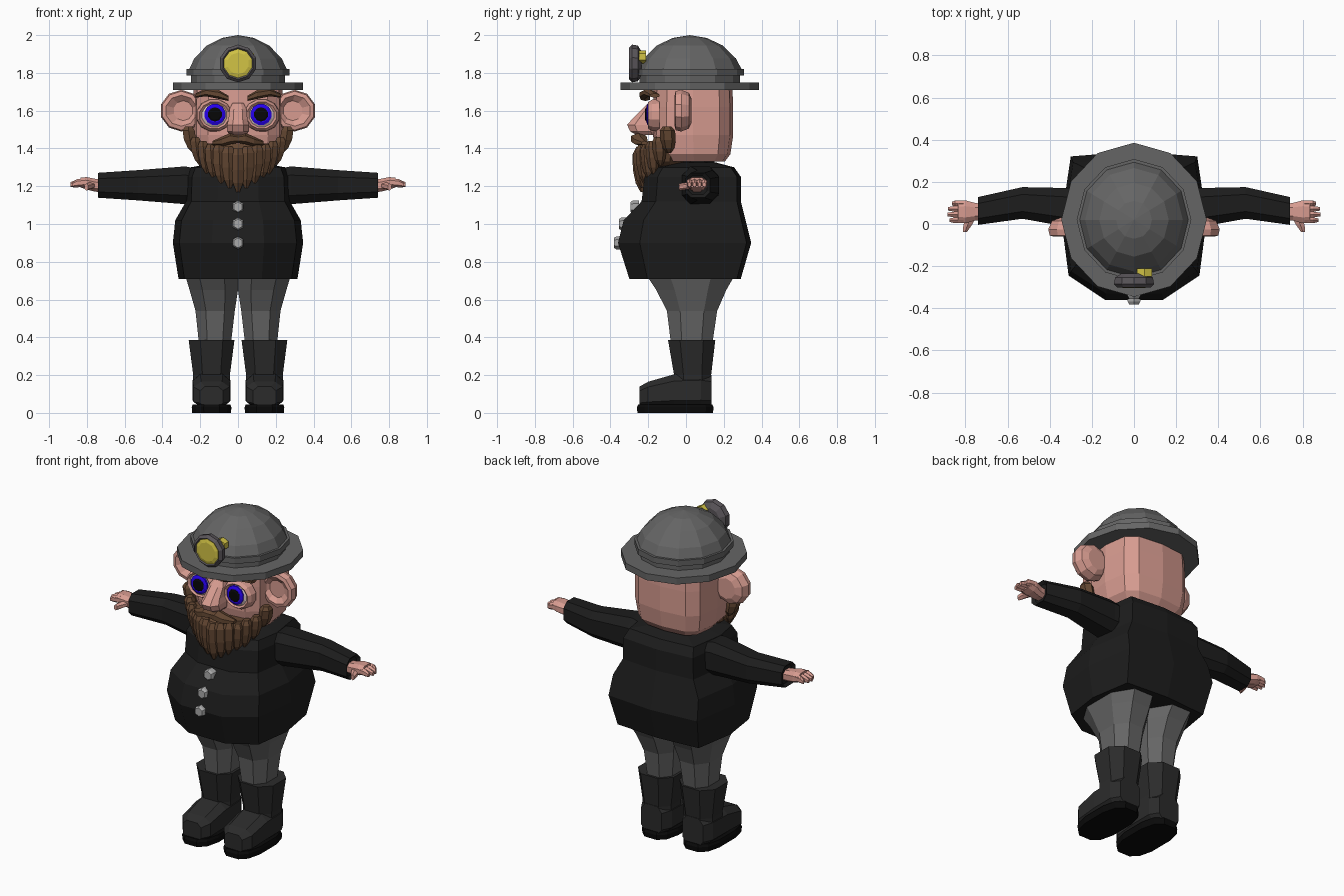
import bpy, bmesh, math
from mathutils import Vector

SKIN, BROWN = (.68, .33, .28), (.13, .065, .033)
GREY, COAT, BOOT, SOLE = (.13, .13, .13), (.012, .012, .012), (.024, .024, .024), (.003, .003, .003)
YELLOW, BLUE, BLACK = (.65, .55, .06), (.02, .0, .9), (.002, .002, .002)
mats = {}


def ring(c, a, b, axis='z', n=8, p=1.0, rot=.5):
    """Superellipse cross-section with half sizes a, b, square to the axis."""
    k = math.cos(math.pi / n) ** p if rot else 1
    pts = []
    for i in range(n):
        t = 2 * math.pi * (i + rot) / n
        cs, sn = math.cos(t), math.sin(t)
        u = math.copysign(abs(cs) ** p, cs) * a / k
        v = math.copysign(abs(sn) ** p, sn) * b / k
        d = {'z': (u, v, 0), 'x': (0, u, v), 'y': (u, 0, v)}[axis]
        pts.append(Vector(c) + Vector(d))
    return pts


def loft(name, rings, color, mirror=False):
    """Skin a list of rings into a capped, flat-shaded solid."""
    bm = bmesh.new()
    vs = [[bm.verts.new(q) for q in r] for r in rings]
    n = len(vs[0])
    for r, s in zip(vs, vs[1:]):
        for i in range(n):
            bm.faces.new((r[i], r[(i + 1) % n], s[(i + 1) % n], s[i]))
    bm.faces.new(vs[0])
    bm.faces.new(vs[-1])
    bmesh.ops.remove_doubles(bm, verts=bm.verts, dist=.0005)
    bmesh.ops.recalc_face_normals(bm, faces=bm.faces)
    me = bpy.data.meshes.new(name)
    bm.to_mesh(me)
    bm.free()
    ob = bpy.data.objects.new(name, me)
    bpy.context.collection.objects.link(ob)
    if color not in mats:
        mats[color] = bpy.data.materials.new("paint")
        mats[color].diffuse_color = (*color, 1)
    me.materials.append(mats[color])
    if mirror:
        ob.modifiers.new("mirror", 'MIRROR').use_mirror_merge = False
    return ob


def disc(name, c, r, depth, color, n=10, mirror=False):
    """Small bevelled disc facing the front; c is the centre of its face."""
    x, y, z = c
    loft(name, [ring((x, y + depth, z), r, r, 'y', n), ring((x, y + depth * .3, z), r, r, 'y', n),
                ring((x, y, z), r * .75, r * .75, 'y', n)], color, mirror)


# helmet: brim, stepped band and faceted dome
loft("helmet", [ring((0, .02, z), r, r * 1.06, n=12, rot=0) for z, r in
                [(1.71, .345), (1.75, .345), (1.75, .25), (1.785, .25), (1.785, .272), (1.82, .272),
                 (1.82, .258), (1.875, .232), (1.945, .165), (1.985, .085), (2.0, 0)]], GREY)

# lamp
loft("lamp_housing", [ring((0, y, 1.85), r, r, 'y', 10) for y, r in
                      [(-.235, .06), (-.255, .09), (-.285, .095), (-.302, .08), (-.29, .07)]], (.1, .09, .1))
disc("lamp_lens", (0, -.303, 1.85), .073, .02, YELLOW)
loft("lamp_back", [ring((.05, y, 1.885), .035, .03, 'y', 6) for y in (-.25, -.212)], YELLOW)

# head and neck
loft("head", [ring((0, (f + b) / 2, z), w, (b - f) / 2, n=12, p=.6, rot=0) for z, w, f, b in
              [(1.33, .19, -.12, .205), (1.37, .225, -.155, .235), (1.47, .24, -.175, .25),
               (1.62, .24, -.175, .25), (1.73, .235, -.17, .245)]], SKIN)
loft("neck", [ring((0, .06, z), .1, .09) for z in (1.25, 1.36)], COAT)

# ears: rounded back, rim and hollow front
loft("ear", [ring((.30 + dx, y, 1.6 + dz), a, b, 'y', 10) for y, a, b, dx, dz in
             [(.03, .06, .06, -.01, 0), (.015, .09, .09, 0, 0), (-.025, .107, .105, 0, 0),
              (-.055, .1, .098, 0, 0), (-.06, .08, .078, 0, 0), (-.035, .05, .05, -.01, 0)]], SKIN, True)

# eyes with lids
loft("eyelid", [ring((.125, y, 1.575), a, a * .9, 'y', 12) for y, a in
                [(-.14, .095), (-.18, .092), (-.2, .078), (-.185, .06)]], SKIN, True)
disc("eye_white", (.125, -.2, 1.575), .066, .04, (.75, .6, .58), 12, True)
disc("iris", (.122, -.21, 1.58), .055, .02, BLUE, 12, True)
disc("pupil", (.122, -.216, 1.58), .036, .015, BLACK, 10, True)

# nose
loft("nose", [ring((0, (f - .15) / 2, z), w, (-.15 - f) / 2, p=.8) for z, w, f in
              [(1.64, .03, -.2), (1.61, .045, -.23), (1.555, .05, -.285), (1.525, .058, -.312),
               (1.49, .058, -.295), (1.47, .04, -.26)]], SKIN)

# eyebrows and moustache, lofted outward from the middle
loft("eyebrow", [ring((x, y, z), .025, h, 'x', 6) for x, y, z, h in
                 [(.05, -.215, 1.665, .012), (.1, -.22, 1.685, .02), (.17, -.2, 1.697, .018),
                  (.225, -.165, 1.68, .01)]], BROWN, True)
loft("moustache", [ring((x, y, z), d, h, 'x', 6) for x, y, z, d, h in
                   [(0, -.25, 1.45, .03, .018), (.04, -.25, 1.452, .04, .026), (.085, -.24, 1.437, .035, .022),
                    (.135, -.22, 1.428, .015, .01)]], BROWN, True)

# beard: base along the jaw plus hanging locks
loft("beard_base", [ring((0, -.12, z), w, d, n=10) for z, w, d in
                    [(1.25, .08, .10), (1.33, .19, .11), (1.40, .215, .12), (1.425, .2, .10)]], BROWN)
locks = [(.262, -.10, 1.515, 1.375, .032), (.225, -.145, 1.46, 1.31, .028), (.185, -.18, 1.44, 1.265, .028),
         (.145, -.205, 1.42, 1.24, .03), (.1, -.225, 1.42, 1.215, .034), (.05, -.235, 1.41, 1.19, .036),
         (0, -.24, 1.40, 1.17, .036)]
for x, y, top, bot, r in locks:
    h = top - bot
    loft("beard_lock", [ring((x * (1 - .12 * t * t), y + .01 * t, top - h * t), r * s, r * 1.1 * s, n=6)
                        for t, s in [(0, .6), (.15, 1), (.5, 1), (.8, .75), (1, .25)]], BROWN, x > 0)

# coat body, with a flat front and a central back ridge
SECTION = [(0, 1, 1), (.87, 1, .93), (1, 0, 0), (.9, -1, .68), (.4, -1, 1)]


def coat_ring(z, w, f, b):
    half = [Vector((u * w, (b if s > 0 else -f) * s * v if s else .02, z)) for u, s, v in SECTION]
    return half + [Vector((-q.x, q.y, z)) for q in half[:0:-1]]


loft("coat", [coat_ring(*r) for r in
              [(.71, .315, -.30, .29), (.9, .345, -.36, .345), (1.02, .332, -.33, .315), (1.12, .275, -.235, .29),
               (1.25, .27, -.22, .29), (1.30, .25, -.18, .255), (1.325, .12, -.06, .16)]], COAT)
for z, y in [(1.09, -.295), (1.0, -.355), (.9, -.382)]:
    disc("coat_button", (0, y, z), .03, .045, (.4, .4, .4), 6)

# sleeves with slightly recessed cuffs
loft("sleeve", [ring((x, y, z), d, h, 'x', 8, .7) for x, y, z, d, h in
                [(.2, .075, 1.2, .1, .09), (.28, .075, 1.205, .095, .10), (.53, .1, 1.205, .075, .08),
                 (.74, .062, 1.205, .066, .066), (.725, .062, 1.205, .05, .05)]], COAT, True)

# hands: palm, four fingers and thumb
loft("palm", [ring((x, .058, z), d, h, 'x', 8, .8) for x, z, d, h in
              [(.7, 1.2, .035, .032), (.755, 1.205, .042, .034), (.80, 1.215, .054, .033),
               (.835, 1.22, .05, .026)]], SKIN, True)
for y, end in [(.018, .875), (.045, .886), (.072, .883), (.097, .865)]:
    loft("finger", [ring((x, y, z), .014 * s, .019 * s, 'x', 6) for x, z, s in
                    [(.81, 1.22, 1), (.85, 1.216, 1), (end, 1.208, .6)]], SKIN, True)
loft("thumb", [ring((x, y, z), a, .016, 'y', 6) for x, y, z, a in
               [(.775, .03, 1.205, .025), (.79, -.005, 1.2, .02), (.803, -.038, 1.195, .01)]], SKIN, True)

# trouser legs
loft("trouser_leg", [ring((x, y, z), a, b, p=.85) for x, y, z, a, b in
                     [(.138, .025, .76, .138, .225), (.137, .025, .71, .137, .222), (.128, .028, .65, .128, .185),
                      (.121, .032, .54, .104, .133), (.122, .03, .37, .085, .11)]], GREY, True)

# boots: shaft, foot and sole
loft("boot_shaft", [ring((.14, y, z), a, b, p=.8) for y, z, a, b in
                    [(.035, .1, .097, .098), (.035, .2, .097, .098), (.03, .385, .121, .125)]], BOOT, True)
loft("boot_foot", [ring((.14, y, (.03 + top) / 2), a, (top - .03) / 2, 'y', 8, .6) for y, top, a in
                   [(-.245, .14, .06), (-.2, .165, .095), (-.06, .205, .1), (.08, .21, .1),
                    (.135, .2, .07)]], BOOT, True)
loft("boot_sole", [ring((.14, -.057, z), a, b, n=12, p=.7) for z, a, b in
                   [(0, .103, .2), (.03, .105, .203), (.045, .1, .196)]], SOLE, True)
